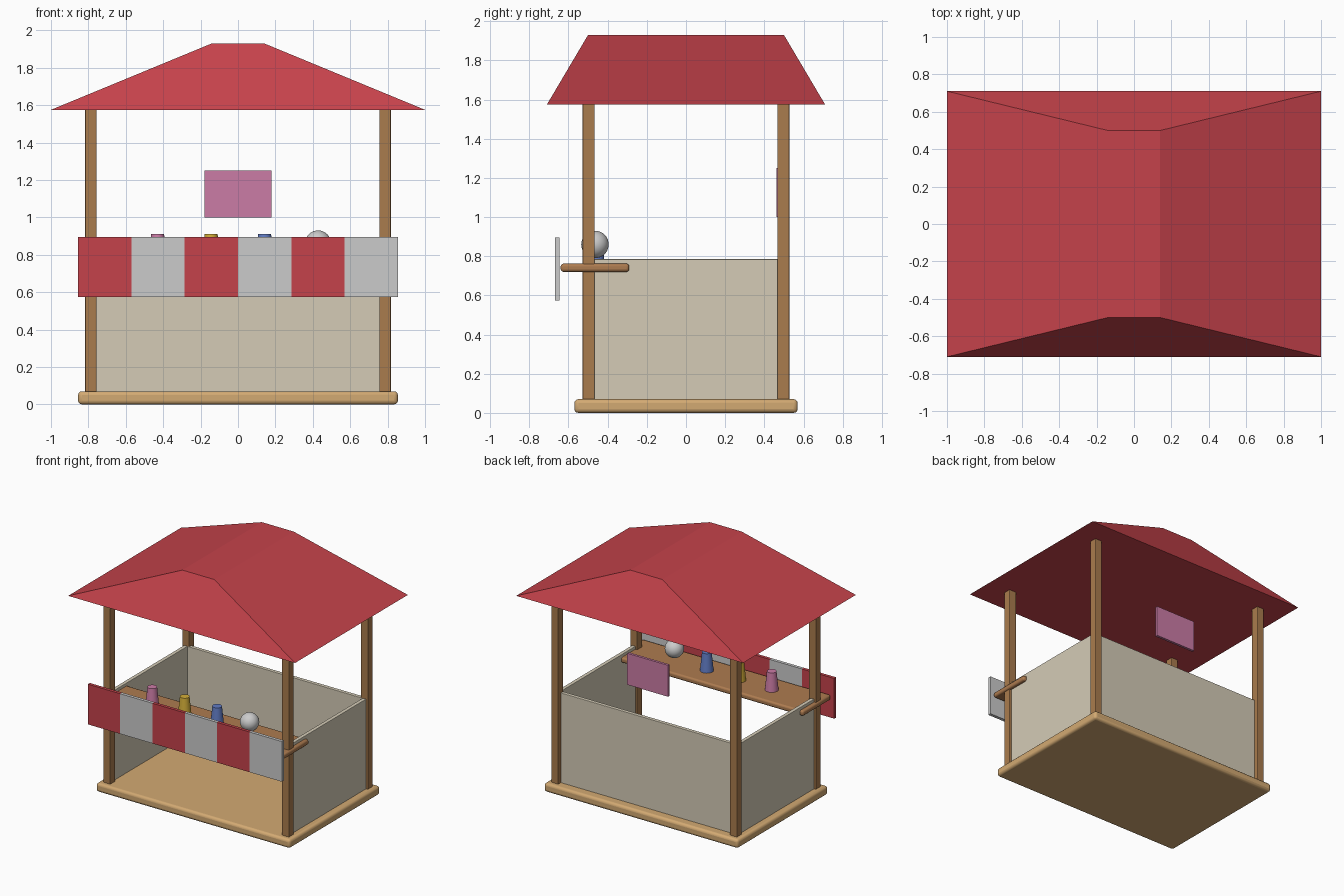
import bpy
import bmesh
import math

if "Cube" in bpy.data.objects:
    bpy.data.objects.remove(bpy.data.objects["Cube"])


def material(name, r, g, b):
    m = bpy.data.materials.new(name)
    m.diffuse_color = (r, g, b, 1)
    m.use_nodes = True
    m.node_tree.nodes["Principled BSDF"].inputs["Base Color"].default_value = m.diffuse_color
    return m


RED = material("red_cloth", 0.56, 0.055, 0.07)
WHITE = material("white_cloth", 0.78, 0.78, 0.76)
POST = material("post_wood", 0.40, 0.20, 0.075)
FLOOR = material("floor_wood", 0.65, 0.40, 0.17)
COUNTER = material("counter_wood", 0.42, 0.20, 0.08)
WALL = material("wall_cream", 0.66, 0.60, 0.47)
PINK = material("pink", 0.60, 0.20, 0.38)
YELLOW = material("yellow", 0.65, 0.42, 0.04)
BLUE = material("blue", 0.12, 0.20, 0.55)
BALL = material("ball_white", 0.80, 0.80, 0.78)


def finish(name, mat, smooth=False):
    ob = bpy.context.object
    ob.name = name
    ob.data.materials.append(mat)
    if smooth:
        bpy.ops.object.shade_smooth_by_angle(angle=math.radians(40))
    return ob


def box(name, x, y, z, mat, bevel=0.0, segments=2):
    """Box from (min, max) pairs, with optional rounded edges."""
    bpy.ops.mesh.primitive_cube_add(
        size=1, location=[(a + b) / 2 for a, b in (x, y, z)])
    bpy.context.object.scale = [b - a for a, b in (x, y, z)]
    bpy.ops.object.transform_apply(location=False, rotation=False, scale=True)
    if bevel:
        mod = bpy.context.object.modifiers.new("round", 'BEVEL')
        mod.width = bevel
        mod.segments = segments
    return finish(name, mat, smooth=bevel > 0.006)


# Platform
box("floor", (-0.855, 0.855), (-0.57, 0.57), (0, 0.07), FLOOR, 0.02, 3)

# Corner posts
for sx, side in ((-1, "left"), (1, "right")):
    for sy, end in ((-1, "front"), (1, "back")):
        cx, cy = sx * 0.787, sy * 0.497
        box(f"{end}_{side}_post", (cx - 0.031, cx + 0.031),
            (cy - 0.031, cy + 0.031), (0.06, 1.58), POST, 0.005)

# Low walls on the sides and back
for sx, side in ((-1, "left"), (1, "right")):
    box(f"{side}_wall", (sx * 0.787 - 0.015, sx * 0.787 + 0.015),
        (-0.468, 0.468), (0.065, 0.785), WALL, 0.003)
box("back_wall", (-0.775, 0.775), (0.465, 0.495), (0.065, 0.785), WALL, 0.003)

# Serving counter
box("counter", (-0.83, 0.83), (-0.64, -0.29), (0.72, 0.762), COUNTER, 0.014, 3)

# Striped front banner
for i in range(6):
    x0 = -0.855 + i * 0.285
    box(f"banner_stripe_{i + 1}", (x0, x0 + 0.285), (-0.67, -0.645),
        (0.575, 0.895), WHITE if i % 2 else RED)

# Hipped roof: a closed box with a narrowed top
roof = box("roof", (-1, 1), (-0.71, 0.71), (1.575, 1.93), RED)
bm = bmesh.new()
bm.from_mesh(roof.data)
for v in bm.verts:
    if v.co.z > 0:
        v.co.x *= 0.14
        v.co.y *= 0.5 / 0.71
bm.to_mesh(roof.data)
bm.free()

# Hanging board at the back
box("back_sign", (-0.18, 0.18), (0.463, 0.483), (1.0, 1.25), PINK)

# Tapered cups on the counter
for i, mat in enumerate((PINK, YELLOW, BLUE)):
    bpy.ops.mesh.primitive_cone_add(
        vertices=24, radius1=0.05, radius2=0.035, depth=0.15,
        location=(-0.43 + i * 0.286, -0.465, 0.835))
    finish(f"cup_{i + 1}", mat, smooth=True)

# Ball
bpy.ops.mesh.primitive_uv_sphere_add(
    segments=32, ring_count=16, radius=0.07, location=(0.428, -0.465, 0.86))
finish("ball", BALL, smooth=True)
